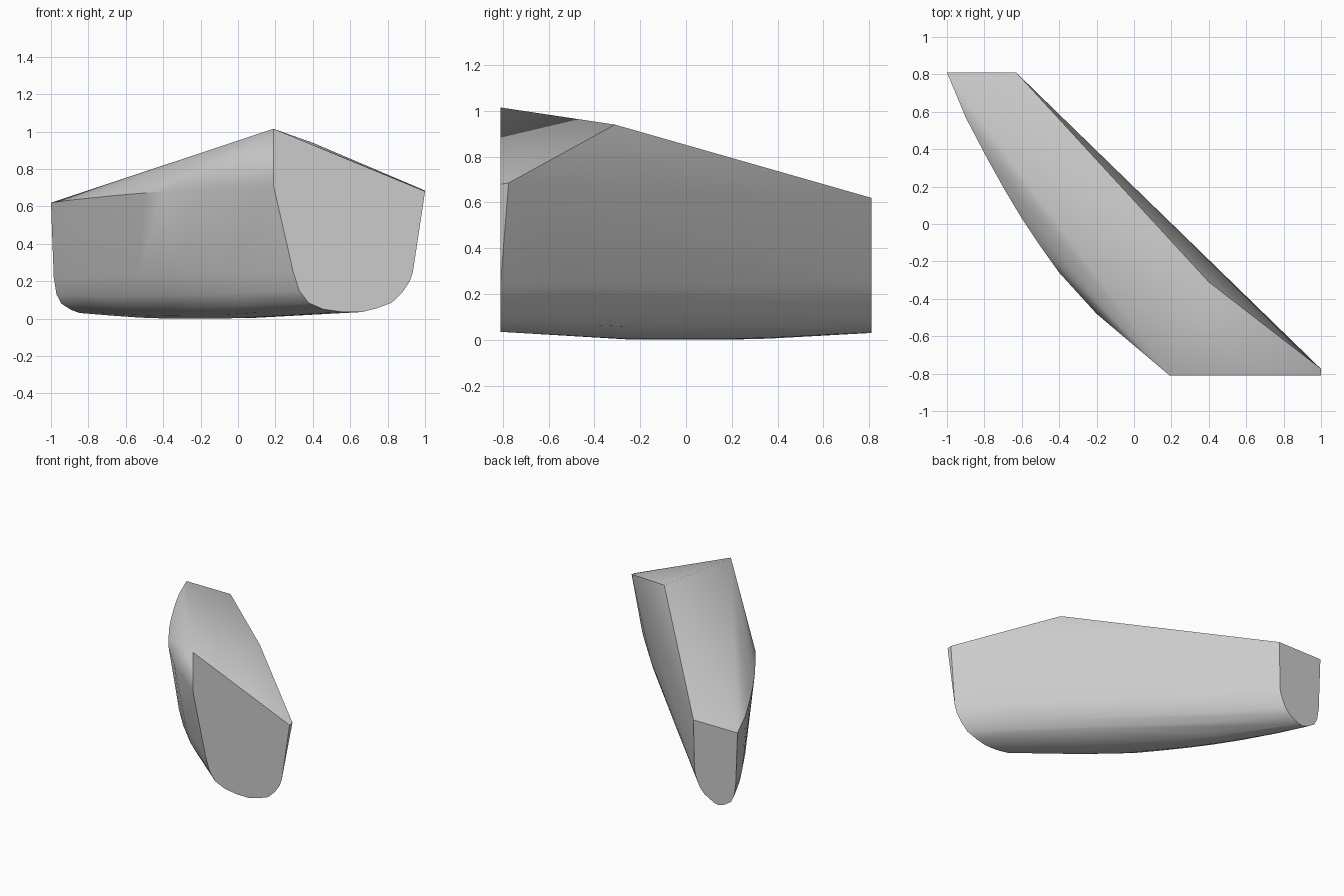
import bpy
import bmesh
import math

cube = bpy.data.objects.get("Cube")
if cube:
    bpy.data.objects.remove(cube, do_unlink=True)

# Stone colour
stone = bpy.data.materials.new("stone_grey")
stone.use_nodes = True
colour = (0.6, 0.6, 0.6, 1)
stone.diffuse_color = colour
stone.node_tree.nodes["Principled BSDF"].inputs["Base Color"].default_value = colour

# Rounded end profiles: (fraction across the width, height)
FRONT = [(0, .71), (.13, .25), (.17, .15), (.23, .085), (.33, .05), (.46, .035),
         (.58, .035), (.68, .055), (.78, .085), (.85, .14), (.9, .2), (.92, .25)]
BACK = [(0, .62), (.04, .22), (.08, .13), (.15, .08), (.3, .045), (.42, .03),
        (.52, .035), (.62, .055), (.75, .08), (.85, .12), (.95, .2), (.98, .25)]

# Bulging flank in plan: (x, y) from the back end to the front end
FLANK = [(-1, .81), (-.9, .57), (-.79, .36), (-.69, .18), (-.6, .03),
         (-.5, -.12), (-.4, -.26), (-.2, -.48), (.19, -.81)]


def mix(a, b, t):
    return a + (b - a) * t


# Cross-sections along the slab, blended from one end profile to the other
points = []
for left, y in FLANK:
    t = (.81 - y) / 1.62
    right = min(1, mix(-.63, 1.035, t))
    sag = .035 * min(1, 3 * t, 3 * (1 - t))
    for (fb, zb), (ff, zf) in zip(BACK, FRONT):
        z = mix(zb, zf, t)
        drop = sag * max(0, 1 - z / .3)
        points.append((mix(left, right, mix(fb, ff, t)), y, max(0, z - drop)))

# Crown corners: peak, far ridge, front corner pair, back corners
points += [(.19, -.81, 1.015), (.4, -.31, .94), (1, -.81, .68),
           (1, -.775, .685), (-.63, .81, .62), (-1, .81, .62)]

# Wrap the sections in one convex chunk
bm = bmesh.new()
for p in points:
    bm.verts.new(p)
hull = bmesh.ops.convex_hull(bm, input=bm.verts)
spare = {g for g in hull["geom_interior"] + hull["geom_unused"]
         if isinstance(g, bmesh.types.BMVert)}
bmesh.ops.delete(bm, geom=list(spare), context='VERTS')
bmesh.ops.dissolve_limit(bm, angle_limit=math.radians(1),
                         verts=bm.verts, edges=bm.edges)
bmesh.ops.recalc_face_normals(bm, faces=bm.faces)

mesh = bpy.data.meshes.new("stone_chunk")
bm.to_mesh(mesh)
bm.free()
mesh.materials.append(stone)
chunk = bpy.data.objects.new("stone_chunk", mesh)
bpy.context.collection.objects.link(chunk)

# Smooth flanks with crisp ends and ridges
bpy.ops.object.select_all(action='DESELECT')
chunk.select_set(True)
bpy.context.view_layer.objects.active = chunk
bpy.ops.object.shade_smooth_by_angle(angle=math.radians(35))
